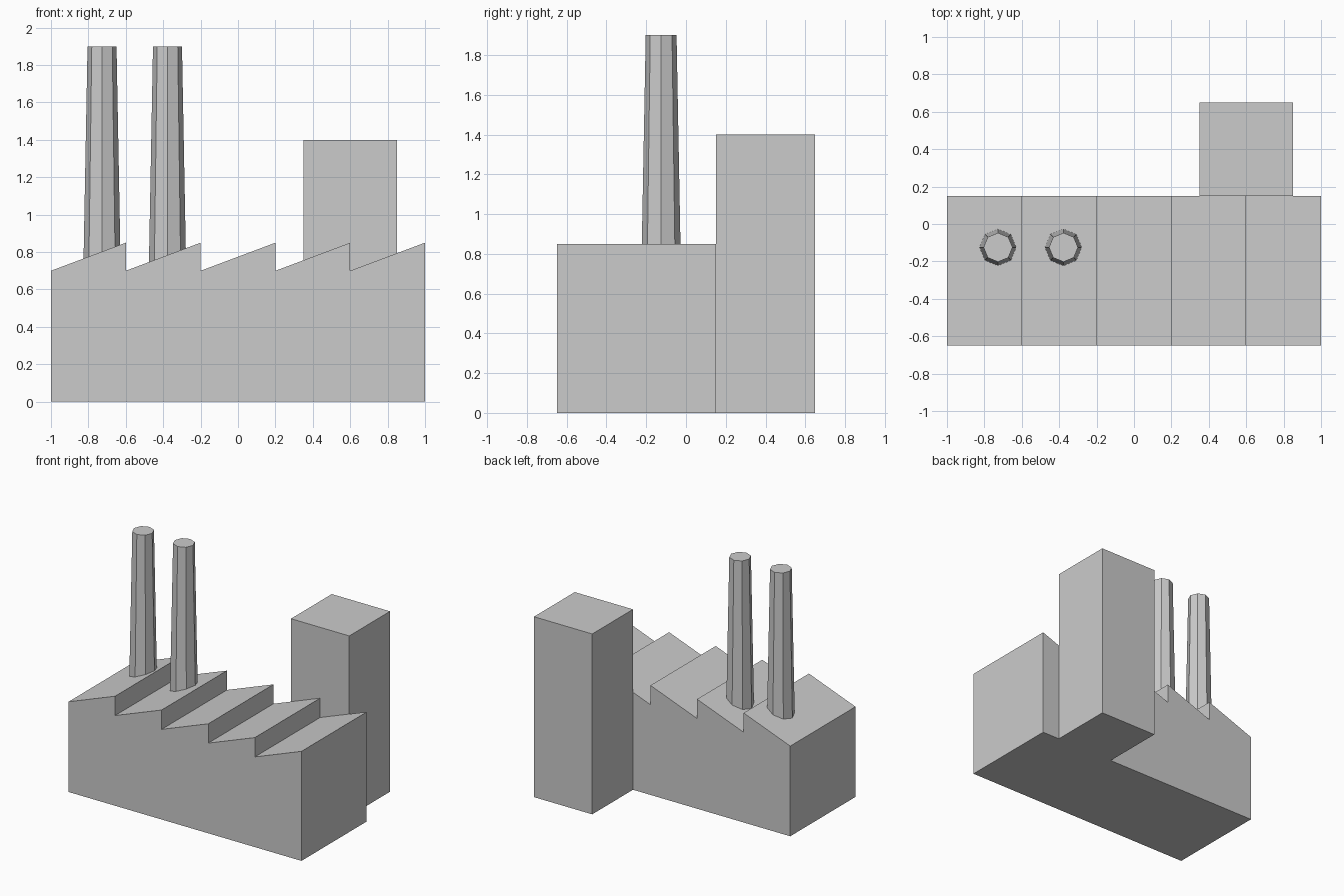
import bpy, bmesh
from mathutils import Matrix

if "Cube" in bpy.data.objects:
    bpy.data.objects.remove(bpy.data.objects["Cube"])


def add_object(name, bm):
    bmesh.ops.recalc_face_normals(bm, faces=bm.faces)
    mesh = bpy.data.meshes.new(name)
    bm.to_mesh(mesh)
    bm.free()
    obj = bpy.data.objects.new(name, mesh)
    bpy.context.collection.objects.link(obj)
    return obj


# Factory hall: sawtooth profile extruded front to back
TEETH, PITCH, LOW, HIGH = 5, 0.4, 0.70, 0.85
FRONT, BACK = -0.65, 0.15
profile = [(1, 0), (-1, 0)]
for i in range(TEETH):
    x = -1 + i * PITCH
    profile += [(x, LOW), (x + PITCH, HIGH)]

bm = bmesh.new()
face = bm.faces.new([bm.verts.new((x, FRONT, z)) for x, z in profile])
ext = bmesh.ops.extrude_face_region(bm, geom=[face])
verts = [g for g in ext["geom"] if isinstance(g, bmesh.types.BMVert)]
bmesh.ops.translate(bm, verts=verts, vec=(0, BACK - FRONT, 0))
add_object("sawtooth_hall", bm)

# Tall block against the back wall
bm = bmesh.new()
bmesh.ops.create_cube(bm, size=1, matrix=Matrix.Translation((0.6, 0.4, 0.7))
                      @ Matrix.Diagonal((0.5, 0.5, 1.4, 1)))
add_object("tower", bm)

# Two tapered eight-sided chimneys, rooted inside the hall
BASE, TOP = 0.70, 1.90
for name, x in (("chimney_left", -0.727), ("chimney_right", -0.377)):
    bm = bmesh.new()
    bmesh.ops.create_cone(bm, cap_ends=True, segments=8, radius1=0.10,
                          radius2=0.0775, depth=TOP - BASE)
    obj = add_object(name, bm)
    obj.location = (x, -0.125, (BASE + TOP) / 2)
